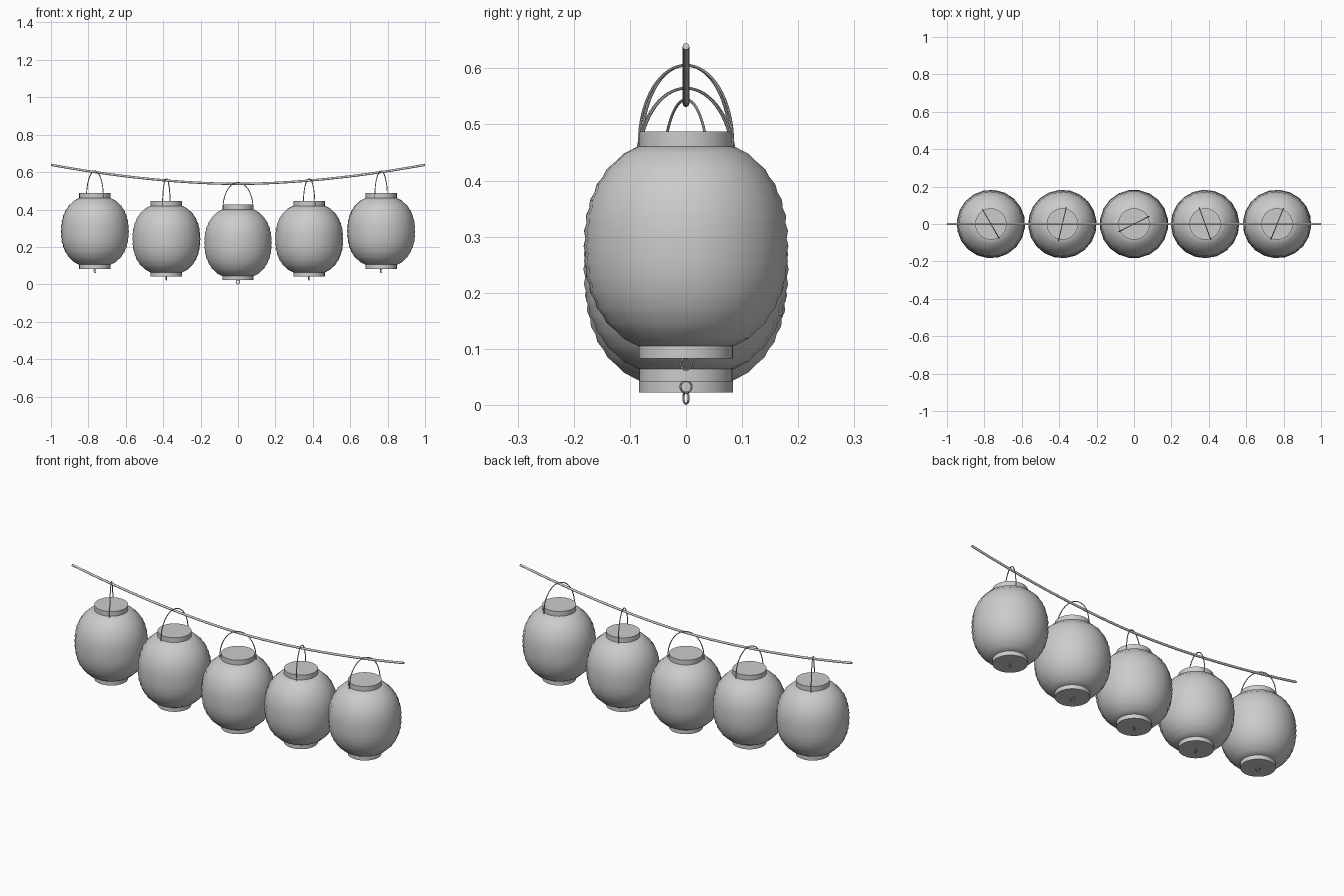
import bpy, bmesh, math
from math import sin, cos, pi, radians

cube = bpy.data.objects.get("Cube")
if cube:
    bpy.data.objects.remove(cube, do_unlink=True)

grey = bpy.data.materials.new("light_grey")
grey.use_nodes = True
colour = (0.6, 0.6, 0.6, 1)
grey.diffuse_color = colour
grey.node_tree.nodes["Principled BSDF"].inputs["Base Color"].default_value = colour

SIDES = 20          # facets around the paper body
RIBS = 13           # horizontal hoops in the paper body
BODY_LOW, BODY_HIGH = 0.022, 0.378
CAP_RADIUS = 0.084


def lathe(name, profile, sides):
    """Spin a (radius, z) profile round z and close both ends."""
    bm = bmesh.new()
    rings = [[bm.verts.new((r * cos(2 * pi * i / sides), r * sin(2 * pi * i / sides), z))
              for i in range(sides)] for r, z in profile]
    for low, high in zip(rings, rings[1:]):
        for i in range(sides):
            j = (i + 1) % sides
            bm.faces.new((low[i], low[j], high[j], high[i]))
    bm.faces.new(rings[0][::-1])
    bm.faces.new(rings[-1])
    return finish(name, bm)


def wire(name, path, radius, normal, closed=False, sides=8):
    """Sweep a round section along a planar path; normal is the plane's normal."""
    from mathutils import Vector
    bm = bmesh.new()
    pts, n = [Vector(p) for p in path], Vector(normal)
    rings = []
    for i, p in enumerate(pts):
        a = pts[i - 1] if closed or i else p
        b = pts[(i + 1) % len(pts)] if closed or i < len(pts) - 1 else p
        side = (b - a).normalized().cross(n)
        rings.append([bm.verts.new(p + radius * (cos(t) * side + sin(t) * n))
                      for t in (2 * pi * k / sides for k in range(sides))])
    pairs = list(zip(rings, rings[1:])) + ([(rings[-1], rings[0])] if closed else [])
    for a, b in pairs:
        for k in range(sides):
            m = (k + 1) % sides
            bm.faces.new((a[k], a[m], b[m], b[k]))
    if not closed:
        bm.faces.new(rings[0][::-1])
        bm.faces.new(rings[-1])
    return finish(name, bm)


def finish(name, bm):
    bmesh.ops.recalc_face_normals(bm, faces=bm.faces)
    mesh = bpy.data.meshes.new(name)
    bm.to_mesh(mesh)
    bm.free()
    mesh.materials.append(grey)
    mesh.shade_smooth()
    mesh.set_sharp_from_angle(angle=radians(40))
    return mesh


def body_radius(z):
    t = abs(z - 0.2) / 0.195
    return 0.183 * (1 - t ** 2.3) ** (1 / 2.3)


# Ribbed paper body: hoops stand out, paper dips between them
profile = []
for k in range(2 * RIBS + 1):
    z = BODY_LOW + (BODY_HIGH - BODY_LOW) * k / (2 * RIBS)
    profile.append((body_radius(z) - (0 if k % 2 else 0.003), z))
body = lathe("paper_body", profile, SIDES)

# End caps
top_cap = lathe("top_cap", [(CAP_RADIUS, 0.374), (CAP_RADIUS, 0.404)], 32)
bottom_cap = lathe("bottom_cap", [(CAP_RADIUS, 0), (CAP_RADIUS, 0.026)], 32)

# Wire carrying handle and the small ring underneath
arch = [(0.09 * cos(pi * i / 32), 0, 0.385 + 0.1375 * sin(pi * i / 32)) for i in range(33)]
arch = [(0.089, 0, 0.37)] + arch + [(-0.089, 0, 0.37)]
handle = wire("handle", arch, 0.0025, (0, 1, 0))
loop = [(0.0105 * cos(2 * pi * i / 20), 0, -0.0095 + 0.0105 * sin(2 * pi * i / 20))
        for i in range(20)]
ring = wire("bottom_ring", loop, 0.002, (0, 1, 0), closed=True)

parts = {"paper_body": body, "top_cap": top_cap, "bottom_cap": bottom_cap,
         "handle": handle, "bottom_ring": ring}

# Five lanterns, each hanging at its own turn: x, bottom cap height, angle
lanterns = [(-0.765, 0.083, -60), (-0.383, 0.042, 77), (0, 0.022, 27),
            (0.38, 0.042, -70), (0.765, 0.083, 68)]
for number, (x, z, angle) in enumerate(lanterns, 1):
    for name, mesh in parts.items():
        obj = bpy.data.objects.new(f"lantern_{number}_{name}", mesh)
        obj.location = (x, 0, z)
        obj.rotation_euler.z = radians(angle)
        bpy.context.collection.objects.link(obj)

# Sagging rope
sag = [(i / 20, 0, 0.537 + 0.102 * abs(i / 20) ** 1.8) for i in range(-20, 21)]
rope = bpy.data.objects.new("rope", wire("rope", sag, 0.006, (0, 1, 0), sides=12))
bpy.context.collection.objects.link(rope)
